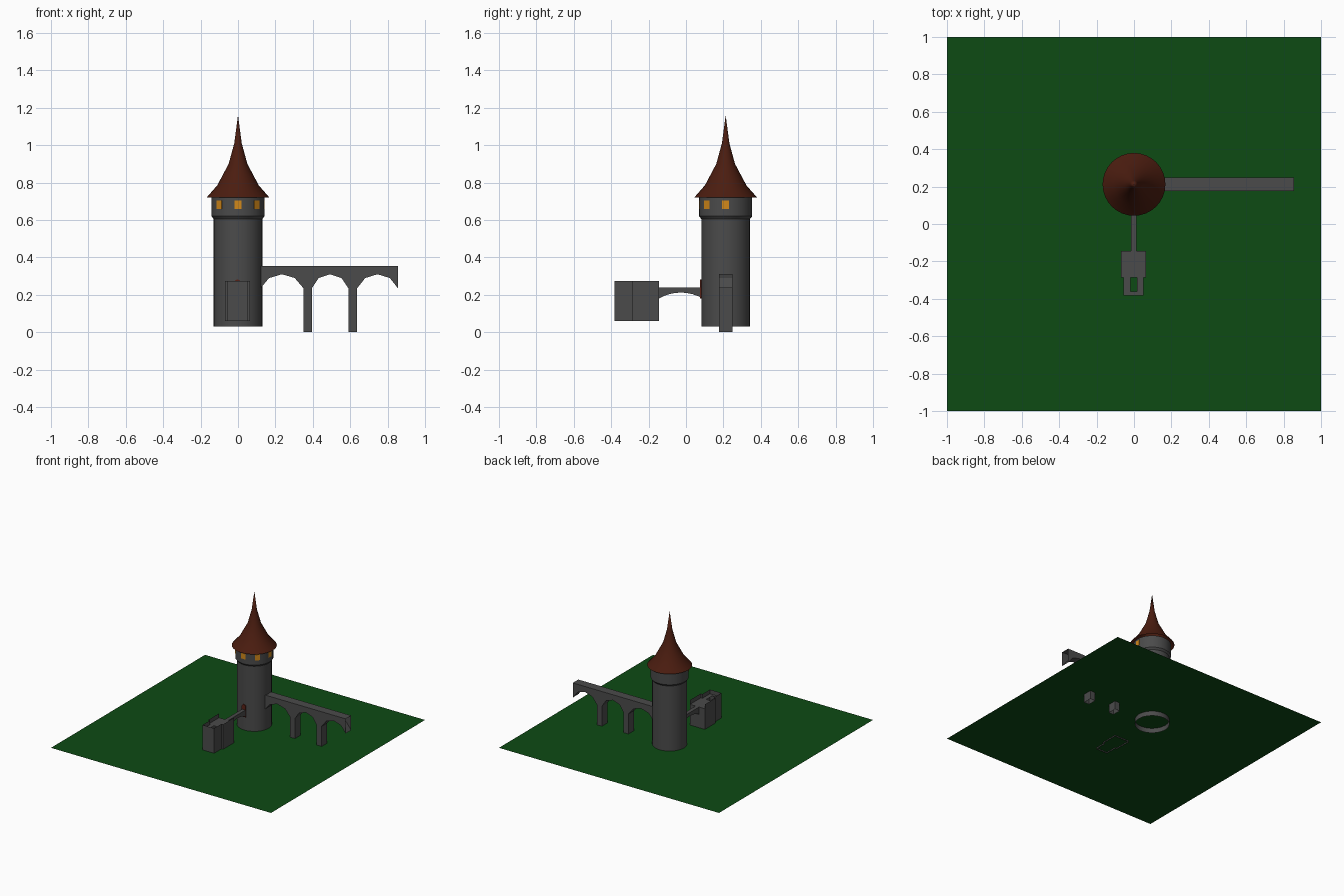
import bpy, bmesh, math
from mathutils import Matrix, Vector

if "Cube" in bpy.data.objects:
    bpy.data.objects.remove(bpy.data.objects["Cube"])


def material(name, rgb):
    m = bpy.data.materials.new(name)
    m.diffuse_color = (*rgb, 1)
    m.use_nodes = True
    m.node_tree.nodes["Principled BSDF"].inputs["Base Color"].default_value = m.diffuse_color
    return m


STONE = material("stone", (0.07, 0.07, 0.07))
GRASS = material("grass", (0.004, 0.07, 0.007))
TILE = material("roof_tile", (0.07, 0.012, 0.005))
GLOW = material("window_glow", (0.65, 0.25, 0.01))
WOOD = material("door_wood", (0.10, 0.015, 0.008))


def finish(name, bm, mat, smooth=False):
    bmesh.ops.recalc_face_normals(bm, faces=bm.faces)
    mesh = bpy.data.meshes.new(name)
    bm.to_mesh(mesh)
    bm.free()
    mesh.materials.append(mat)
    ob = bpy.data.objects.new(name, mesh)
    bpy.context.collection.objects.link(ob)
    if smooth:
        bpy.ops.object.select_all(action='DESELECT')
        ob.select_set(True)
        bpy.context.view_layer.objects.active = ob
        bpy.ops.object.shade_smooth_by_angle(angle=math.radians(30))
    return ob


def lathe(name, profile, centre, mat, sides=32):
    bm = bmesh.new()
    verts = [bm.verts.new((r, 0, z)) for r, z in profile]
    edges = [bm.edges.new(p) for p in zip(verts, verts[1:])]
    bmesh.ops.spin(bm, geom=verts + edges, cent=(0, 0, 0), axis=(0, 0, 1),
                   angle=math.tau, steps=sides)
    bmesh.ops.remove_doubles(bm, verts=bm.verts, dist=1e-5)
    bmesh.ops.translate(bm, verts=bm.verts, vec=centre)
    return finish(name, bm, mat, True)


def extrude(name, pts, place, a, b, mat, skip=(), near=True, far=True):
    """Extrude a 2D outline from a to b; skip lists side faces left open."""
    bm = bmesh.new()
    v0 = [bm.verts.new(place(p, a)) for p in pts]
    v1 = [bm.verts.new(place(p, b)) for p in pts]
    if near:
        bm.faces.new(v0)
    if far:
        bm.faces.new(v1)
    n = len(pts)
    for i in range(n):
        if i not in skip:
            j = (i + 1) % n
            bm.faces.new((v0[i], v0[j], v1[j], v1[i]))
    return finish(name, bm, mat)


def along_y(p, t): return (p[0], t, p[1])
def along_x(p, t): return (t, p[0], p[1])
def along_z(p, t): return (p[0], p[1], t)


def arch(x0, x1, spring, crown, steps=4):
    """Points of a segmental arch from x0 to x1."""
    h, w = crown - spring, (x1 - x0) / 2
    r = (w * w + h * h) / (2 * h)
    half = math.asin(min(1, w / r))
    return [((x0 + x1) / 2 + r * math.sin(t), crown - r + r * math.cos(t))
            for t in (-half + 2 * half * i / steps for i in range(steps + 1))]


TY = 0.212  # tower centre in y

# Ground sheet
bm = bmesh.new()
bmesh.ops.create_grid(bm, x_segments=1, y_segments=1, size=1)
bmesh.ops.translate(bm, verts=bm.verts, vec=(0, 0, 0.07))
finish("ground", bm, GRASS)

# Tower shaft with overhanging lookout, then flared roof
lathe("tower", [(0.13, 0.03), (0.13, 0.605), (0.142, 0.62), (0.142, 0.72)],
      (0, TY, 0), STONE)
lathe("roof", [(0.168, 0.72), (0.111, 0.785), (0.05, 0.90), (0.02, 1.01), (0, 1.16)],
      (0, TY, 0), TILE)

# Four lit windows on the front and right
for i, deg in enumerate((-135, -90, -45, 0)):
    bm = bmesh.new()
    bmesh.ops.create_cube(bm, size=1)
    bmesh.ops.scale(bm, verts=bm.verts, vec=(0.008, 0.038, 0.046))
    bmesh.ops.translate(bm, verts=bm.verts, vec=(0.139, 0, 0.682))
    bmesh.ops.transform(bm, verts=bm.verts, matrix=Matrix.Translation((0, TY, 0))
                        @ Matrix.Rotation(math.radians(deg), 4, 'Z'))
    finish(f"window_{i + 1}", bm, GLOW)

# Long viaduct: three arches on two piers, ends and pier feet open
pts = [(0.855, 0.355), (0.12, 0.355)]
open_sides = [1]
spans = [(0.12, 0.35), (0.395, 0.59), (0.637, 0.855)]
for i, (x0, x1) in enumerate(spans):
    pts += arch(x0, x1, 0.235, 0.31)
    if i < 2:
        pts.append((x1, 0.0))
        open_sides.append(len(pts) - 1)
        pts.append((spans[i + 1][0], 0.0))
open_sides.append(len(pts) - 1)
extrude("viaduct", pts, along_y, 0.176, 0.248, STONE, open_sides)

# Small footbridge between gatehouse and tower door
pts = [(0.09, 0.24), (-0.145, 0.24)] + arch(-0.145, 0.09, 0.18, 0.212, 8)
extrude("footbridge", pts, along_x, -0.017, 0.014, STONE)

# Tower door with rounded head
extrude("door", [(-0.02, 0.18), (0.015, 0.18)] +
        arch(-0.02, 0.015, 0.265, 0.282, 6)[::-1], along_y, 0.076, 0.10, WOOD)

# Gatehouse: thin walls, open at the bottom and towards the footbridge
plan = [(-0.07, -0.145), (-0.07, -0.285), (-0.055, -0.285), (-0.055, -0.382),
        (0.05, -0.382), (0.05, -0.285), (0.065, -0.285), (0.065, -0.145)]
extrude("gatehouse_walls", plan, along_z, 0.06, 0.275, STONE, (7,), False, False)
extrude("gatehouse_back", plan, along_z, 0.06, 0.24, STONE, range(7), False, False)

# Gatehouse deck with stair opening
bm = bmesh.new()
for x0, x1, y0, y1 in ((-0.07, 0.065, -0.285, -0.145), (-0.055, -0.02, -0.382, -0.285),
                       (0.015, 0.05, -0.382, -0.285), (-0.02, 0.015, -0.382, -0.36)):
    bm.faces.new([bm.verts.new((x, y, 0.24))
                  for x, y in ((x0, y0), (x1, y0), (x1, y1), (x0, y1))])
finish("gatehouse_deck", bm, STONE)
